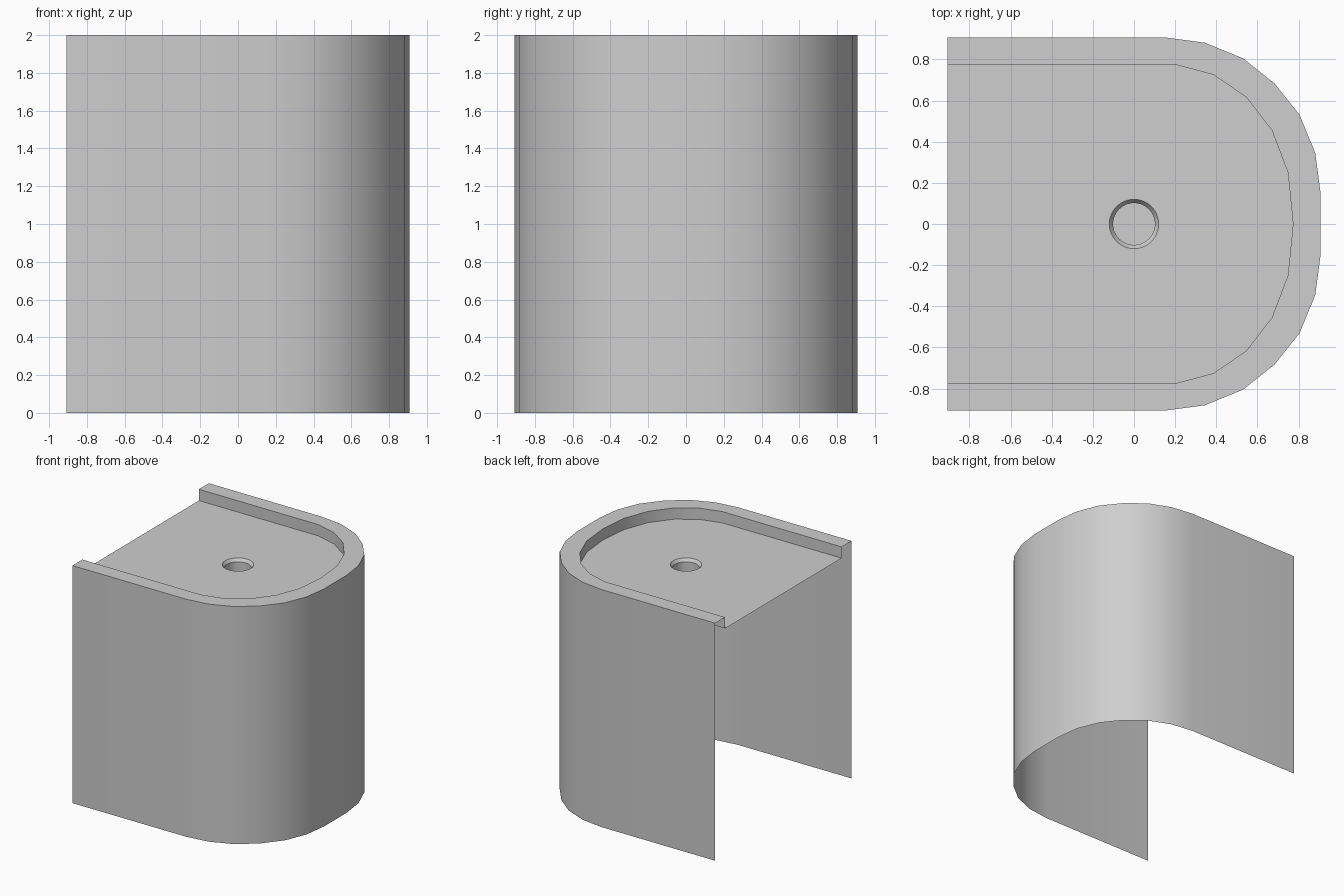
import bpy, bmesh, math

cube = bpy.data.objects.get("Cube")
if cube:
    bpy.data.objects.remove(cube, do_unlink=True)

# One light grey material
grey = bpy.data.materials.new("light grey")
grey.use_nodes = True
COLOR = (0.62, 0.62, 0.62, 1)
grey.diffuse_color = COLOR
grey.node_tree.nodes["Principled BSDF"].inputs["Base Color"].default_value = COLOR

HALF = 0.907      # half width of the shell
TOP = 2.0         # rim height
FLOOR = 1.905     # recessed deck height
CHAMFER = 0.025
HOLE_DEPTH = 0.2


def mirrored(half):
    """Mirror a half outline (from the open end to the nose) into a full path."""
    return [(x, -y) for x, y in half] + [(x, y) for x, y in reversed(half) if y > 0]


def circle(radius, sides=32):
    return [(radius * math.cos(math.tau * i / sides),
             radius * math.sin(math.tau * i / sides)) for i in range(sides)]


def finish(name, bm):
    mesh = bpy.data.meshes.new(name)
    bm.to_mesh(mesh)
    bm.free()
    mesh.materials.append(grey)
    obj = bpy.data.objects.new(name, mesh)
    bpy.context.collection.objects.link(obj)
    bpy.ops.object.select_all(action='DESELECT')
    obj.select_set(True)
    bpy.context.view_layer.objects.active = obj
    bpy.ops.object.shade_smooth_by_angle(angle=math.radians(35))
    return obj


def loft(name, rings, closed=False, cap=False):
    """Sheet through a list of (path, height) rings."""
    bm = bmesh.new()
    rows = [[bm.verts.new((x, y, z)) for x, y in path] for path, z in rings]
    for low, high in zip(rows, rows[1:]):
        n = len(low)
        for i in range(n if closed else n - 1):
            j = (i + 1) % n
            bm.faces.new((low[i], low[j], high[j], high[i]))
    if cap:
        bm.faces.new(rows[-1])
    return finish(name, bm)


def flat_sheet(name, loops, z):
    """Flat face bounded by closed loops; inner loops become holes."""
    bm = bmesh.new()
    for path in loops:
        verts = [bm.verts.new((x, y, z)) for x, y in path]
        for a, b in zip(verts, verts[1:] + verts[:1]):
            bm.edges.new((a, b))
    bmesh.ops.triangle_fill(bm, use_beauty=True, edges=bm.edges[:], normal=(0, 0, 1))
    for face in bm.faces:
        face.normal_update()
        if face.normal.z < 0:
            face.normal_flip()
    return finish(name, bm)


# Rounded outlines, open on the flat end
outer = mirrored([(-HALF, HALF), (0.15, HALF), (0.345, 0.881), (0.53, 0.805),
                  (0.683, 0.683), (0.805, 0.53), (0.881, 0.345), (HALF, 0.15)])
inner = mirrored([(-HALF, 0.775), (0.2, 0.775), (0.387, 0.725), (0.545, 0.617),
                  (0.67, 0.455), (0.748, 0.25), (0.773, 0)])
hole_top, hole_inner = circle(0.12), circle(0.102)

# Thin outer wall, rim, and the lip stepping down to the deck
loft("outer_wall", [(outer, 0), (outer, TOP)])
flat_sheet("top_rim", [outer + inner[::-1]], TOP)
loft("inner_lip", [(inner, TOP), (inner, FLOOR)])

# Recessed deck with a chamfered blind hole
flat_sheet("recessed_deck", [inner, hole_top], FLOOR)
loft("hole_chamfer", [(hole_top, FLOOR), (hole_inner, FLOOR - CHAMFER)], closed=True)
loft("hole_socket", [(hole_inner, FLOOR - CHAMFER), (hole_inner, FLOOR - HOLE_DEPTH)],
     closed=True, cap=True)
